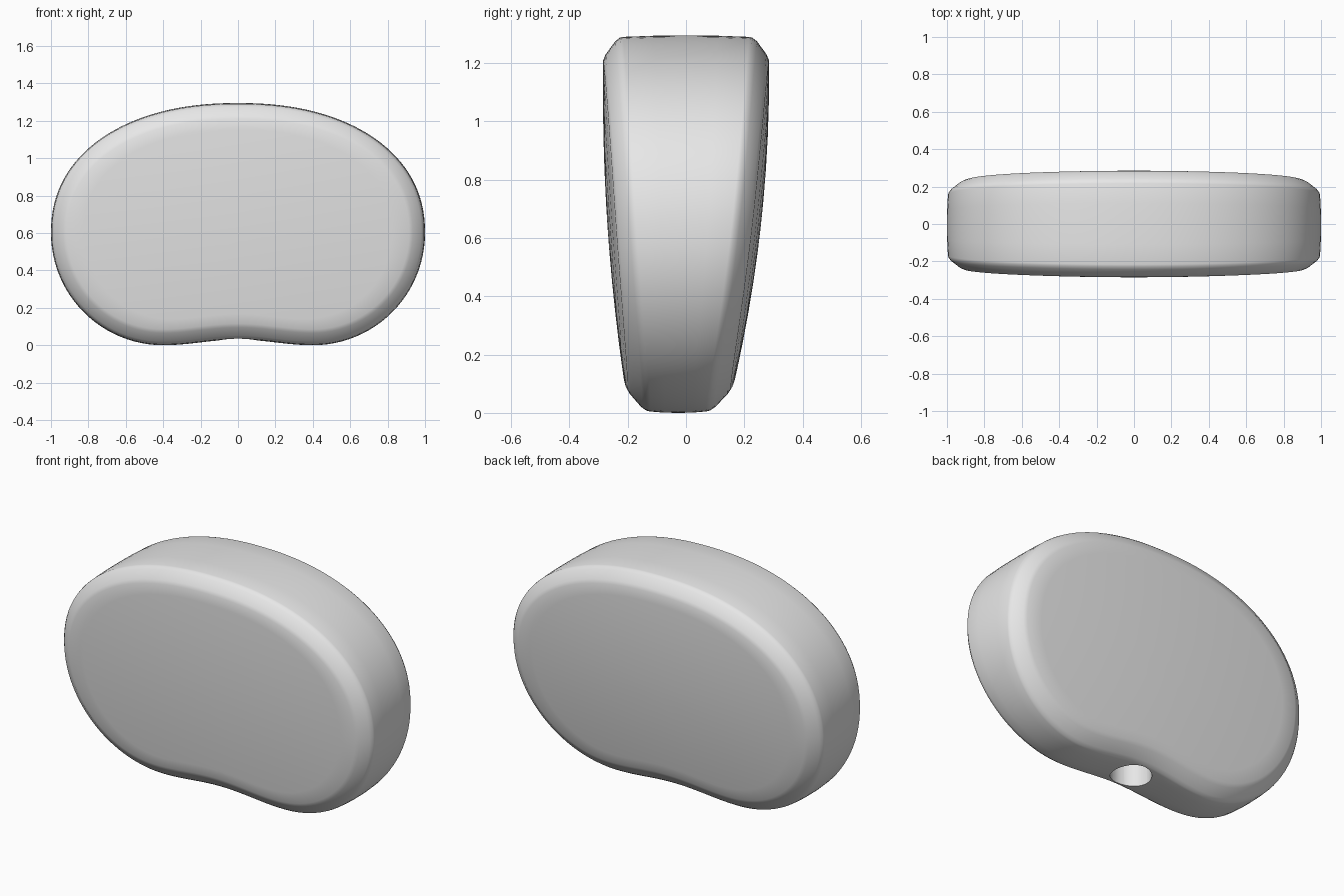
import bpy, bmesh
from math import sin, cos, pi, radians
from mathutils import Vector

cube = bpy.data.objects.get("Cube")
if cube:
    bpy.data.objects.remove(cube, do_unlink=True)

# One plain grey material
grey = bpy.data.materials.new("plain_grey")
grey.use_nodes = True
colour = (0.8, 0.8, 0.8, 1)
grey.diffuse_color = colour
grey.node_tree.nodes["Principled BSDF"].inputs["Base Color"].default_value = colour


def kidney_outline():
    """Closed outline in x, z: rounded top, circular lower lobes, shallow dip below."""
    half = []
    for i in range(33):
        a = pi / 2 * i / 32
        half.append((sin(a) ** (2 / 2.2), 0.6 + 0.695 * max(cos(a), 0) ** (2 / 2.2)))
    for i in range(1, 25):
        a = pi / 2 * i / 24
        half.append((0.4 + 0.6 * cos(a), 0.6 - 0.6 * sin(a)))
    for i in range(1, 11):
        x = 0.4 * (1 - i / 10)
        half.append((x, 0.015 * (1 + cos(pi * x / 0.4))))
    left = [(-x, z) for x, z in half[-2:0:-1]]
    return [Vector(p) for p in half + left]


def face_y(x, z, side):
    """Bulged end faces that taper together towards the bottom."""
    if side < 0:
        return -(0.285 - 0.08 * ((1.1 - z) / 1.04) ** 2 - 0.035 * x * x)
    return 0.285 - 0.13 * ((1.15 - z) / 1.09) ** 2 - 0.035 * x * x


outline = kidney_outline()
count = len(outline)
normals = []
for i in range(count):
    t = outline[(i + 1) % count] - outline[i - 1]
    normals.append(Vector((t.y, -t.x)).normalized())
centre = Vector((0, 0.63))


def inset(d):
    return [p + n * d for p, n in zip(outline, normals)]


# Choose the inward direction
if (outline[0] + normals[0] * 0.1).y > outline[0].y:
    normals = [-n for n in normals]

# Rounded bevel: inward offset from outline, depth behind the face
bevel = [(0.085, 0), (0.065, 0.008), (0.02, 0.04), (0.008, 0.055), (0.005, 0.066)]


def end_loops(side):
    loops = []
    rim = inset(bevel[0][0])
    for s in (0.15, 0.35, 0.55, 0.75, 0.9):
        ring = [centre.lerp(p, s) for p in rim]
        loops.append([(p.x, face_y(p.x, p.y, side), p.y) for p in ring])
    for d, depth in bevel:
        loops.append([(p.x, face_y(p.x, p.y, side) - side * depth, p.y) for p in inset(d)])
    return loops


front, back = end_loops(-1), end_loops(1)
wall = []
for f, d in ((0.25, 0.001), (0.5, 0), (0.75, 0.001)):
    wall.append([(p.x, a[1] + (b[1] - a[1]) * f, p.y)
                 for p, a, b in zip(inset(d), front[-1], back[-1])])

# Mallet head body
bm = bmesh.new()
rings = [[bm.verts.new(c) for c in loop] for loop in front + wall + back[::-1]]
for r, s in zip(rings, rings[1:]):
    for i in range(count):
        j = (i + 1) % count
        bm.faces.new((r[i], r[j], s[j], s[i]))
for ring, side in ((rings[0], -1), (rings[-1], 1)):
    tip = bm.verts.new((centre.x, face_y(centre.x, centre.y, side), centre.y))
    for i in range(count):
        bm.faces.new((ring[i], ring[(i + 1) % count], tip))
bmesh.ops.recalc_face_normals(bm, faces=bm.faces)
mesh = bpy.data.meshes.new("mallet_head")
bm.to_mesh(mesh)
bm.free()
mesh.materials.append(grey)
head = bpy.data.objects.new("mallet_head", mesh)
bpy.context.collection.objects.link(head)

# Handle socket drilled into the underside
bpy.ops.mesh.primitive_cylinder_add(vertices=32, radius=0.11, depth=0.7, location=(0, -0.025, 0.18))
cutter = bpy.context.object
cutter.name = "socket_cutter"
cutter.hide_render = True
cutter.data.materials.append(grey)
drill = head.modifiers.new("handle_socket", "BOOLEAN")
drill.operation = "DIFFERENCE"
drill.solver = "EXACT"
drill.object = cutter
bpy.context.view_layer.update()
drilled = bpy.data.meshes.new_from_object(
    head.evaluated_get(bpy.context.evaluated_depsgraph_get()))
head.modifiers.clear()
head.data = drilled
bpy.data.objects.remove(cutter, do_unlink=True)

# Smooth surfaces with a crisp socket rim
bpy.ops.object.select_all(action="DESELECT")
head.select_set(True)
bpy.context.view_layer.objects.active = head
bpy.ops.object.shade_smooth_by_angle(angle=radians(40))
